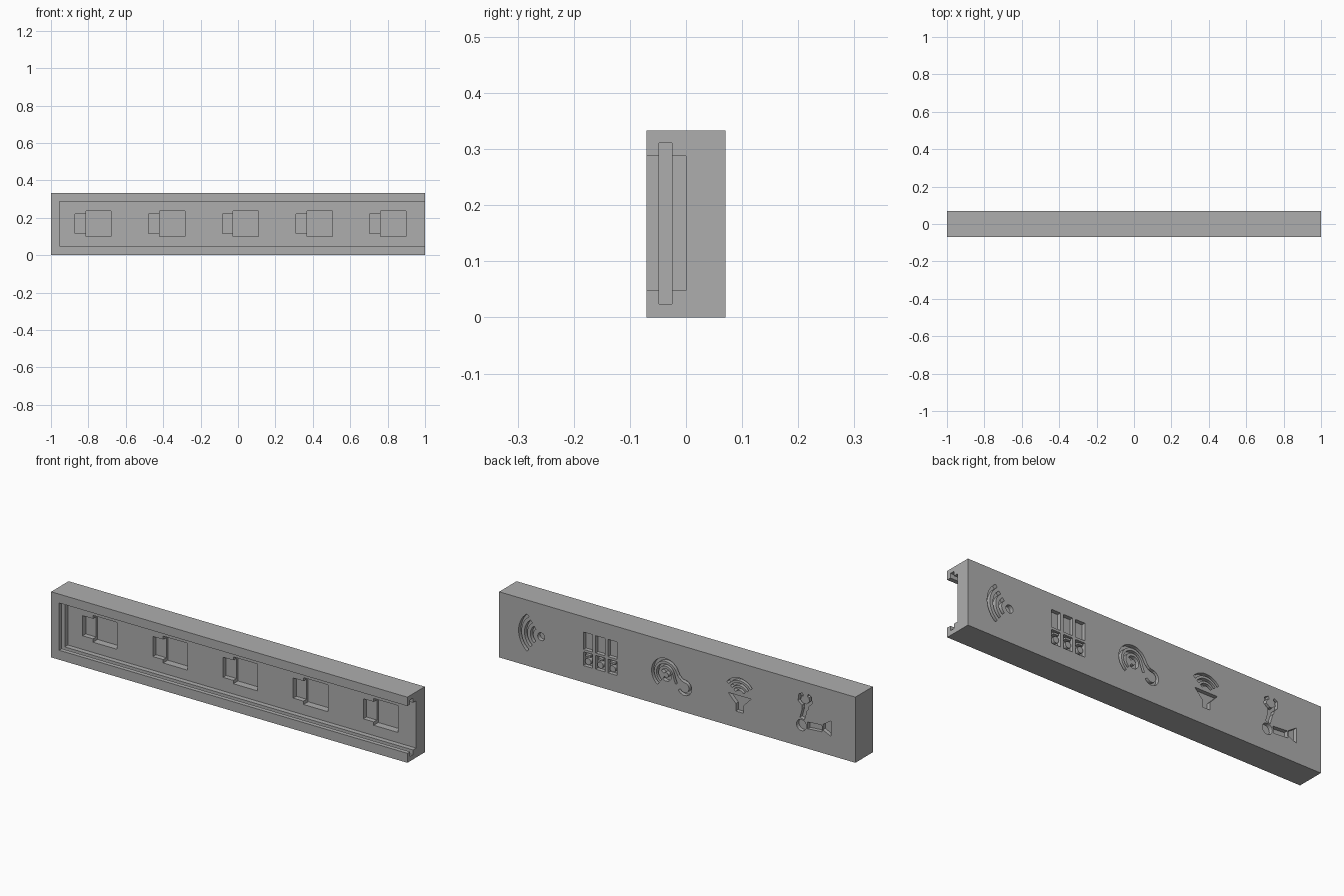
import bpy, bmesh
from math import cos, sin, radians
from mathutils import Vector

old = bpy.data.objects.get("Cube")
if old:
    bpy.data.objects.remove(old, do_unlink=True)

grey = bpy.data.materials.new("mid_grey")
grey.use_nodes = True
colour = (0.42, 0.42, 0.42, 1)
grey.diffuse_color = colour
grey.node_tree.nodes["Principled BSDF"].inputs["Base Color"].default_value = colour

BACK = 0.07
H = 0.333
ENGRAVE = 0.02


def prism(bm, pts, y0, y1):
    """Extrude an outline in the x-z plane from y0 to y1."""
    a = [bm.verts.new((x, y0, z)) for x, z in pts]
    b = [bm.verts.new((x, y1, z)) for x, z in pts]
    faces = [bm.faces.new(a), bm.faces.new(b[::-1])]
    n = len(pts)
    for i in range(n):
        j = (i + 1) % n
        faces.append(bm.faces.new((a[j], a[i], b[i], b[j])))
    bmesh.ops.recalc_face_normals(bm, faces=faces)


def rect(x0, x1, z0, z1):
    return [(x0, z0), (x1, z0), (x1, z1), (x0, z1)]


def arc(cx, cz, r, a0, a1, n=14):
    return [(cx + r * cos(radians(a0 + (a1 - a0) * i / n)),
             cz + r * sin(radians(a0 + (a1 - a0) * i / n))) for i in range(n + 1)]


def disc(cx, cz, r, n=20):
    return arc(cx, cz, r, 0, 360, n)[:-1]


def stroke(path, w):
    """Outline of a band of width w along a path."""
    p = [Vector(q) for q in path]
    left, right = [], []
    for i, q in enumerate(p):
        d = (p[min(i + 1, len(p) - 1)] - p[max(i - 1, 0)]).normalized()
        side = Vector((-d.y, d.x)) * w / 2
        left.append(tuple(q + side))
        right.append(tuple(q - side))
    return left + right[::-1]


def make_object(name, bm):
    mesh = bpy.data.meshes.new(name)
    bm.to_mesh(mesh)
    bm.free()
    mesh.materials.append(grey)
    obj = bpy.data.objects.new(name, mesh)
    bpy.context.collection.objects.link(obj)
    return obj


cutters = []


def cutter(name, bm):
    obj = make_object(name, bm)
    obj.hide_render = True
    cutters.append(obj)


def icon(name, cx, cz, outlines):
    """Engraving in the back face; outlines run left to right as seen from behind."""
    bm = bmesh.new()
    for pts in outlines:
        prism(bm, [(cx - u, cz + v) for u, v in pts], BACK - ENGRAVE, BACK + 0.02)
    cutter(name, bm)


# Case block
bm = bmesh.new()
prism(bm, rect(-1, 1, 0, H), -BACK, BACK)
case = make_object("case_body", bm)

# Front tray and lid slot, both open at the +x end
bm = bmesh.new()
prism(bm, rect(-0.955, 1.1, 0.048, 0.288), -0.1, 0)
cutter("tray_cut", bm)
bm = bmesh.new()
prism(bm, rect(-0.975, 1.1, 0.024, 0.311), -0.048, -0.025)
cutter("lid_slot_cut", bm)

# Five stepped pockets in the tray floor
deep, shallow = bmesh.new(), bmesh.new()
for i in range(5):
    x = -0.872 + 0.394 * i
    prism(deep, rect(x + 0.058, x + 0.194, 0.1, 0.236), -0.01, 0.037)
    prism(shallow, rect(x, x + 0.07, 0.117, 0.219), -0.01, 0.025)
cutter("pocket_cut", deep)
cutter("pocket_step_cut", shallow)

# Signal icon: dot and three arcs
icon("signal_icon", 0.772, 0.168,
     [disc(0.008, 0, 0.02)] +
     [stroke(arc(0, 0, r, 127, 233), 0.016) for r in (0.045, 0.078, 0.111)])

# Binder icon: three spines with a label and a ring
spines = []
for u in (-0.069, 0, 0.069):
    spines += [rect(u - 0.026, u + 0.026, -0.003, 0.085),
               rect(u - 0.026, u + 0.026, -0.085, -0.015)]
icon("binder_icon", 0.432, 0.17, spines)

# Ear icon: outer rim with lobe, inner rim and curl
rim = arc(0, 0, 0.072, 235, 35, 24) + [(0.075, 0.012), (0.094, -0.005)]
rim += arc(0.105, -0.04, 0.033, 60, -150, 14)
inner = arc(0, 0, 0.046, 235, 20, 20) + [(0.052, -0.012), (0.06, -0.033)]
curl = arc(0.002, -0.004, 0.022, 150, -130, 16)
icon("ear_icon", 0.065, 0.165,
     [stroke(rim, 0.015), stroke(inner, 0.012), stroke(curl, 0.018)])

# Funnel icon: cone with stem under three arcs
funnel = [(-0.064, 0), (0.064, 0), (0.021, -0.045), (0.021, -0.083),
          (-0.021, -0.083), (-0.021, -0.045)]
icon("funnel_icon", -0.35, 0.166,
     [funnel] + [stroke(arc(0, 0, r, 37, 143), 0.013) for r in (0.034, 0.058, 0.083)])

# Jointed arm icon: base, two links, joint and gripper
icon("arm_icon", -0.697, 0.11, [
    disc(0, 0, 0.028),
    stroke([(0.034, 0.008), (0.115, 0.014)], 0.034),
    [(0.12, 0.008), (0.165, -0.012), (0.165, 0.065), (0.12, 0.035)],
    stroke([(0.004, 0.034), (0.018, 0.085)], 0.026),
    disc(0.02, 0.096, 0.018),
    stroke([(0.012, 0.104), (-0.012, 0.124), (-0.008, 0.152), (0.008, 0.158)], 0.015),
    stroke([(0.028, 0.104), (0.052, 0.126), (0.05, 0.154), (0.036, 0.16)], 0.015)])

# Carve the case
for c in cutters:
    m = case.modifiers.new(c.name, "BOOLEAN")
    m.operation = "DIFFERENCE"
    m.solver = "EXACT"
    m.use_self = True
    m.object = c
bpy.context.view_layer.update()
graph = bpy.context.evaluated_depsgraph_get()
carved = bpy.data.meshes.new_from_object(case.evaluated_get(graph))
case.modifiers.clear()
case.data = carved
for c in cutters:
    bpy.data.objects.remove(c, do_unlink=True)

# Raised rings on the binder spines
bm = bmesh.new()
for u in (-0.069, 0, 0.069):
    prism(bm, disc(0.432 - u, 0.112, 0.016), BACK - ENGRAVE, BACK)
    prism(bm, rect(0.418 - u, 0.446 - u, 0.136, 0.146), BACK - ENGRAVE, BACK)
make_object("binder_rings", bm)
